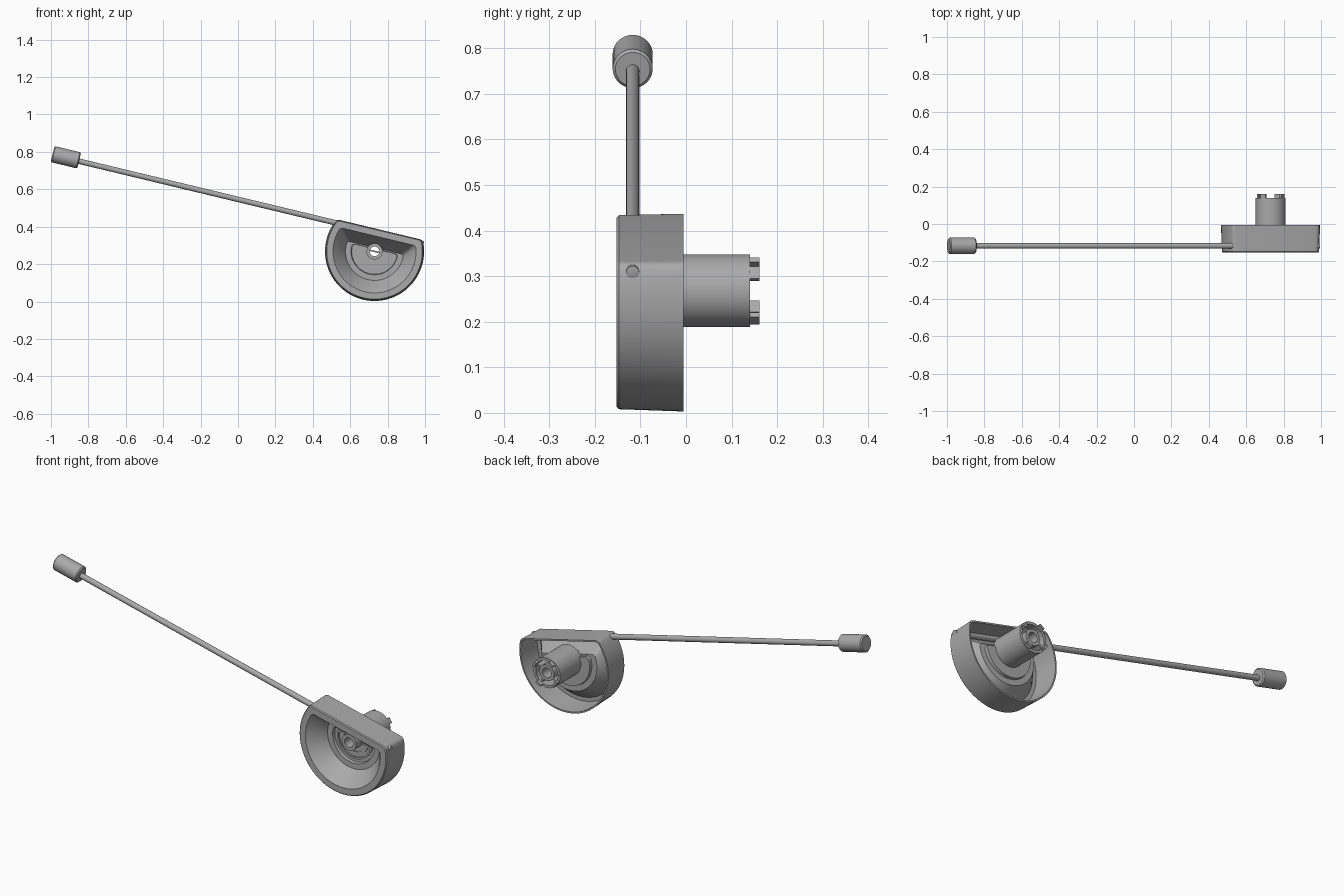
import bpy, bmesh, math
from mathutils import Matrix, Vector

cube = bpy.data.objects.get("Cube")
if cube:
    bpy.data.objects.remove(cube, do_unlink=True)

# One plain grey for everything
grey = bpy.data.materials.new("plain grey")
grey.use_nodes = True
COLOUR = (0.4, 0.4, 0.4, 1)
grey.diffuse_color = COLOUR
grey.node_tree.nodes["Principled BSDF"].inputs["Base Color"].default_value = COLOUR

# Everything is built around the hub axis (along y), then tilted as a whole
FRAME = Matrix.Translation((0.73, 0, 0.268)) @ Matrix.Rotation(math.radians(13.5), 4, 'Y')


def finish(bm, name):
    bmesh.ops.recalc_face_normals(bm, faces=bm.faces)
    me = bpy.data.meshes.new(name)
    bm.to_mesh(me)
    bm.free()
    me.materials.append(grey)
    ob = bpy.data.objects.new(name, me)
    bpy.context.collection.objects.link(ob)
    ob.matrix_world = FRAME
    return ob


def smooth(ob):
    bpy.ops.object.select_all(action='DESELECT')
    bpy.context.view_layer.objects.active = ob
    ob.select_set(True)
    bpy.ops.object.shade_smooth_by_angle(angle=math.radians(30))


def loft(sections, name, close=False):
    """Bridge rings of points; cap the ends or join last to first."""
    bm = bmesh.new()
    rings = [[bm.verts.new(p) for p in s] for s in sections]
    pairs = list(zip(rings, rings[1:]))
    if close:
        pairs.append((rings[-1], rings[0]))
    else:
        bm.faces.new(rings[0])
        bm.faces.new(rings[-1])
    for a, b in pairs:
        for i in range(len(a)):
            j = (i + 1) % len(a)
            bm.faces.new((a[i], a[j], b[j], b[i]))
    return finish(bm, name)


def d_section(radius, chord, y, fillet=0.016, n=56):
    """Circle cut by a flat top at height chord, with eased corners."""
    start = math.asin(chord / radius)
    ease = fillet / radius
    a0, a1 = start - ease, -math.pi - start + ease
    pts = [Vector((radius * math.cos(a), y, radius * math.sin(a)))
           for a in (a0 + (a1 - a0) * i / n for i in range(n + 1))]
    half = math.sqrt(radius ** 2 - chord ** 2)
    corners = []
    for side, arc_end in ((-1, pts[-1]), (1, pts[0])):
        corner = Vector((side * half, y, chord))
        flat = Vector((side * (half - fillet), y, chord))
        curve = [arc_end * (1 - t) ** 2 + corner * 2 * t * (1 - t) + flat * t * t
                 for t in (0.25, 0.5, 0.75, 1)]
        corners.append(curve)
    return pts + corners[0] + corners[1][::-1]


def circle(r, y, n=48):
    return [(r * math.cos(math.tau * i / n), y, r * math.sin(math.tau * i / n)) for i in range(n)]


def tube(outer, inner, y0, y1, name):
    ob = loft([circle(outer, y0), circle(outer, y1), circle(inner, y1), circle(inner, y0)],
              name, close=True)
    smooth(ob)
    return ob


def bar(profile, name, y, z):
    """Round bar along x from (x, radius) pairs."""
    ob = loft([[(x, y + p[0], z + p[2]) for p in circle(r, 0, 32)] for x, r in profile], name)
    smooth(ob)
    return ob


def box(size, centre, angle, name):
    bm = bmesh.new()
    bmesh.ops.create_cube(bm, size=1)
    bmesh.ops.scale(bm, vec=size, verts=bm.verts)
    bmesh.ops.translate(bm, vec=centre, verts=bm.verts)
    bmesh.ops.rotate(bm, cent=(0, 0, 0), matrix=Matrix.Rotation(angle, 3, 'Y'), verts=bm.verts)
    return finish(bm, name)


# Housing: thin D-shaped shell with a sloped bowl and recessed centre panel
shape = [(0.122, 0.012, -0.045), (0.125, 0.013, -0.06), (0.155, 0.02, -0.06),
         (0.215, 0.077, -0.145), (0.222, 0.081, -0.152), (0.255, 0.114, -0.152),
         (0.260, 0.118, -0.147), (0.265, 0.12, -0.005), (0.257, 0.112, -0.005),
         (0.25, 0.107, -0.135), (0.229, 0.092, -0.135), (0.165, 0.03, -0.05),
         (0.135, 0.02, -0.05), (0.132, 0.02, -0.035)]
housing = loft([d_section(*s) for s in shape], "housing")

# Bore through the housing
bore = loft([circle(0.03, -0.3), circle(0.03, 0.3)], "bore_cutter")
bore.hide_render = True
cut = housing.modifiers.new("bore", 'BOOLEAN')
cut.operation = 'DIFFERENCE'
cut.solver = 'EXACT'
cut.object = bore
bpy.context.view_layer.objects.active = housing
bpy.ops.object.modifier_apply(modifier=cut.name)
bpy.data.objects.remove(bore, do_unlink=True)
smooth(housing)

# Raised rim on the centre panel
rim = loft([d_section(r, d, y, 0.01) for r, d, y in
            ((0.105, 0.004, -0.044), (0.105, 0.004, -0.052),
             (0.095, -0.004, -0.052), (0.095, -0.004, -0.044))], "panel_rim", close=True)
smooth(rim)

# Hub sleeve and rear socket
tube(0.043, 0.026, -0.1, 0.14, "hub_sleeve")
tube(0.08, 0.066, -0.05, 0.14, "rear_socket")

# Ribs inside the socket and hooks on its end
for k in range(4):
    turn = math.radians(45 + 90 * k)
    box((0.032, 0.15, 0.01), (0.054, 0.065, 0), turn, f"socket_rib_{k + 1}")
    box((0.012, 0.04, 0.03), (0.071, 0.141, 0), turn, f"socket_hook_{k + 1}")

# Arm passing through the flat top wall, with its end weight
bar([(-1.67, 0.0145), (0.245, 0.0145), (0.246, 0.011)], "arm_rod", -0.117, 0.1)
bar([(-1.795, 0.038), (-1.789, 0.044), (-1.655, 0.044), (-1.649, 0.038)],
    "arm_weight", -0.117, 0.104)
